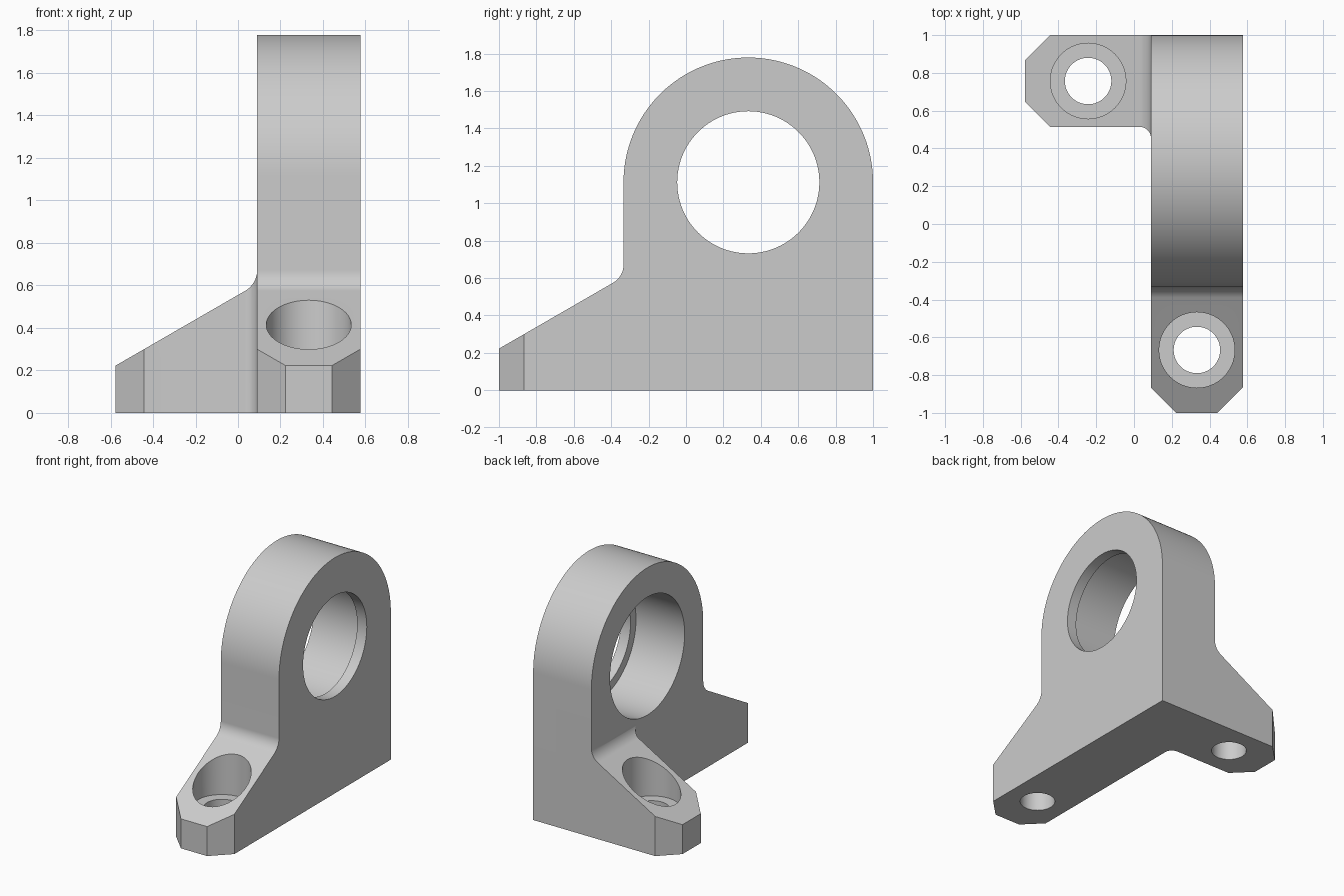
import bpy, bmesh
from math import sin, cos, pi, radians, tan

cube = bpy.data.objects.get("Cube")
if cube:
    bpy.data.objects.remove(cube)

# Main dimensions
WALL = 0.333          # wall centre in x, bore centre in y
HALF = 0.243          # half thickness of wall and feet
ARCH = 0.667          # arch radius, also foot length
BORE_Z = 1.112
END_H = 0.222         # foot height at its tip
FILLET = 0.111
CHAMFER = 0.134
IN_X = WALL - HALF
OUT_X = WALL + HALF

steel = bpy.data.materials.new("plain grey")
steel.use_nodes = True
grey = (0.6, 0.6, 0.6, 1)
steel.diffuse_color = grey
steel.node_tree.nodes["Principled BSDF"].inputs["Base Color"].default_value = grey


def arc(cx, cy, r, start, end, n):
    angles = [radians(start + (end - start) * i / n) for i in range(n + 1)]
    return [(cx + r * cos(a), cy + r * sin(a)) for a in angles]


def prism(name, points, axis, low, high):
    """Extrude a 2D outline along an axis."""
    place = {"x": lambda p: (low, p[0], p[1]),
             "y": lambda p: (p[0], low, p[1]),
             "z": lambda p: (p[0], p[1], low)}[axis]
    bm = bmesh.new()
    face = bm.faces.new([bm.verts.new(place(p)) for p in points])
    ext = bmesh.ops.extrude_face_region(bm, geom=[face])
    shift = [(high - low) * (axis == a) for a in "xyz"]
    verts = [g for g in ext["geom"] if isinstance(g, bmesh.types.BMVert)]
    bmesh.ops.translate(bm, verts=verts, vec=shift)
    bmesh.ops.recalc_face_normals(bm, faces=bm.faces)
    mesh = bpy.data.meshes.new(name)
    bm.to_mesh(mesh)
    bm.free()
    mesh.materials.append(steel)
    obj = bpy.data.objects.new(name, mesh)
    bpy.context.collection.objects.link(obj)
    return obj


def cylinder(name, cx, cy, r, axis, low, high, n=96):
    return prism(name, arc(cx, cy, r, 0, 360, n)[:-1], axis, low, high)


def combine(target, tool, operation):
    mod = target.modifiers.new(operation, "BOOLEAN")
    mod.operation = operation
    mod.solver = "EXACT"
    mod.object = tool
    bpy.context.view_layer.objects.active = target
    bpy.ops.object.modifier_apply(modifier=mod.name)
    bpy.data.objects.remove(tool)


# Sloped foot profile: distance out from the wall, height
slope = radians(30)
fillet_top = END_H + ARCH * tan(slope) + FILLET * tan(slope)
foot = [(ARCH, 0), (ARCH, END_H)] + arc(FILLET, fillet_top, FILLET, 240, 180, 16)

# Arched wall with the front foot, tip corners chamfered in plan
front_y = WALL - ARCH
outline = [(front_y - u, z) for u, z in foot]
outline += arc(WALL, BORE_Z, ARCH, 180, 0, 96) + [(1, 0)]
bracket = prism("bracket", outline, "x", IN_X, OUT_X)
plan = [(IN_X - 0.1, 1.1), (IN_X - 0.1, CHAMFER - 1 - 0.1), (IN_X + CHAMFER, -1),
        (OUT_X - CHAMFER, -1), (OUT_X + 0.1, CHAMFER - 1 + 0.1), (OUT_X + 0.1, 1.1)]
plan[1] = (IN_X - 0.1, CHAMFER - 1 + 0.1)
combine(bracket, prism("front_plan", plan, "z", -0.1, 2), "INTERSECT")

# Side foot, with an upright fillet where it meets the wall
tip_x = IN_X - ARCH
near_y = 1 - 2 * HALF
r = 0.06
side = [(IN_X - u, z) for u, z in foot] + [(IN_X + 0.1, fillet_top), (IN_X + 0.1, 0)]
side_foot = prism("side_foot", side, "y", 0.3, 1)
plan = [(tip_x, 1 - CHAMFER), (tip_x, near_y + CHAMFER), (tip_x + CHAMFER, near_y)]
plan += arc(IN_X - r, near_y - r, r, 90, 0, 12)
plan += [(IN_X + 0.2, near_y - r), (IN_X + 0.2, 1), (tip_x + CHAMFER, 1)]
combine(side_foot, prism("side_plan", plan, "z", -0.1, 2), "INTERSECT")
combine(bracket, side_foot, "UNION")

# Bearing bore with a thin retaining lip on the outer face
combine(bracket, cylinder("lip_hole", WALL, BORE_Z, 0.38, "x", -1, 1), "DIFFERENCE")
combine(bracket, cylinder("bore", WALL, BORE_Z, 0.445, "x", -1, OUT_X - 0.08), "DIFFERENCE")

# Counterbored screw holes in both feet
for x, y in ((WALL, front_y - WALL), (IN_X - WALL, 1 - HALF)):
    combine(bracket, cylinder("screw_hole", x, y, 0.123, "z", -0.5, 1, 64), "DIFFERENCE")
    combine(bracket, cylinder("counterbore", x, y, 0.2, "z", 0.215, 0.9, 64), "DIFFERENCE")

# Smooth curved walls, keep edges sharp
bpy.ops.object.select_all(action="DESELECT")
bracket.select_set(True)
bpy.context.view_layer.objects.active = bracket
bpy.ops.object.shade_smooth_by_angle(angle=radians(25))
